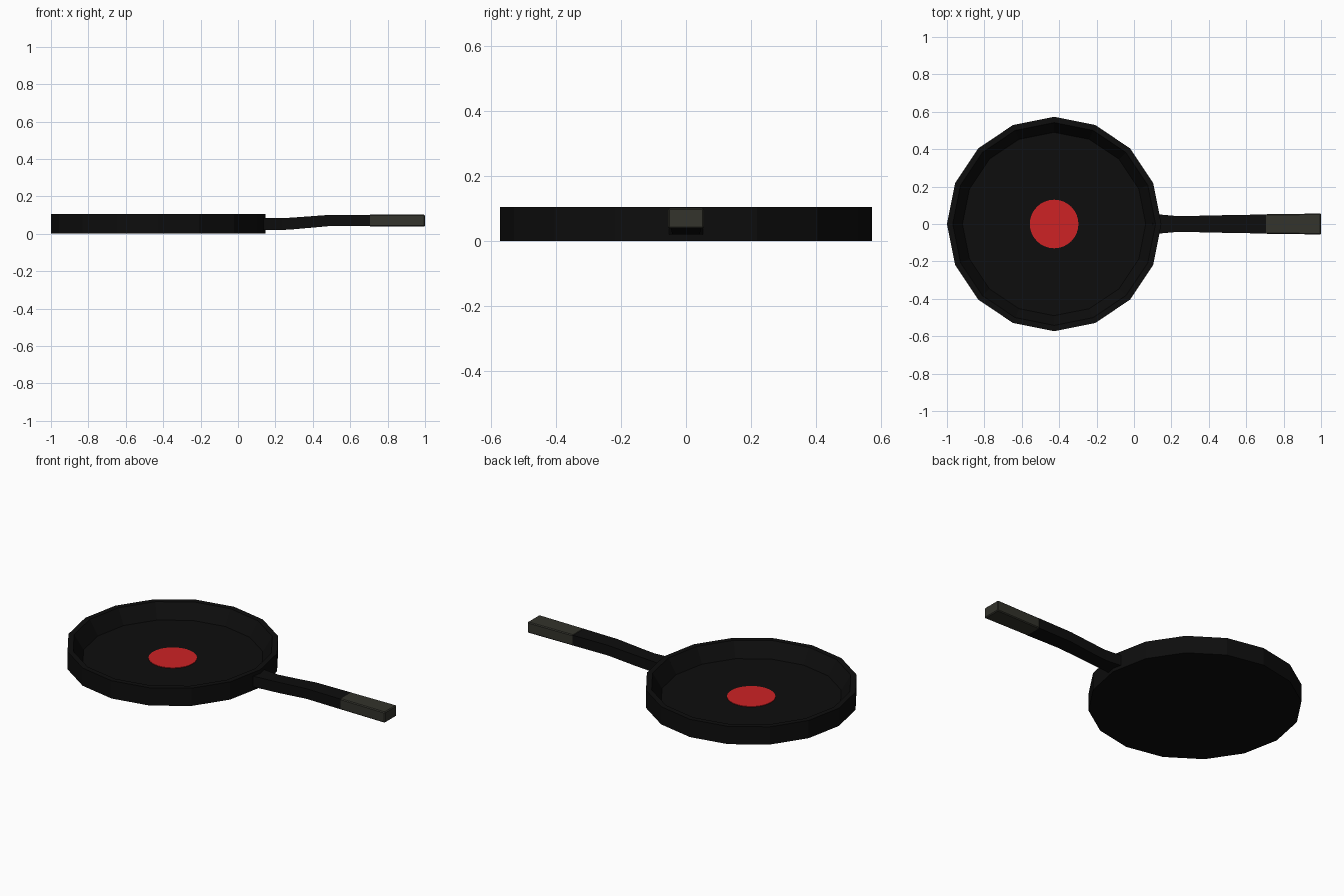
import bpy, bmesh, math

if "Cube" in bpy.data.objects:
    bpy.data.objects.remove(bpy.data.objects["Cube"])

CX = -0.427  # pan centre


def material(name, rgb):
    m = bpy.data.materials.new(name)
    m.diffuse_color = (*rgb, 1)
    m.use_nodes = True
    m.node_tree.nodes["Principled BSDF"].inputs["Base Color"].default_value = m.diffuse_color
    return m


black = material("black iron", (0.004, 0.004, 0.004))
grey = material("dark olive grey", (0.033, 0.033, 0.025))
red = material("red", (0.61, 0.016, 0.018))


def finish(name, bm, mat):
    bmesh.ops.recalc_face_normals(bm, faces=bm.faces)
    mesh = bpy.data.meshes.new(name)
    bm.to_mesh(mesh)
    bm.free()
    mesh.materials.append(mat)
    ob = bpy.data.objects.new(name, mesh)
    bpy.context.collection.objects.link(ob)
    return ob


def loft(name, rings, mat):
    """Join rings of points into a closed, capped skin."""
    bm = bmesh.new()
    rows = [[bm.verts.new(p) for p in ring] for ring in rings]
    n = len(rows[0])
    for a, b in zip(rows, rows[1:]):
        for i in range(n):
            j = (i + 1) % n
            bm.faces.new((a[i], a[j], b[j], b[i]))
    bm.faces.new(rows[0])
    bm.faces.new(rows[-1])
    return finish(name, bm, mat)


def circle(r, z, n):
    return [(CX + r * math.cos(2 * math.pi * i / n),
             r * math.sin(2 * math.pi * i / n), z) for i in range(n)]


def section(x, w, z0, z1):
    return [(x, -w, z0), (x, w, z0), (x, w, z1), (x, -w, z1)]


# Pan body: straight outer wall, narrow rim, sloping inner wall, flat floor
loft("pan_body", [circle(r, z, 16) for r, z in
                  ((0.573, 0), (0.573, 0.105), (0.542, 0.105), (0.49, 0.02))], black)

# Red heat spot on the floor
loft("heat_spot", [circle(0.13, z, 32) for z in (0.018, 0.023)], red)

# Handle arm: flared at the pan, rising to the grip
loft("handle_arm", [section(*s) for s in (
    (0.10, 0.062, 0.02, 0.083), (0.145, 0.05, 0.02, 0.083),
    (0.235, 0.042, 0.02, 0.083), (0.30, 0.043, 0.024, 0.087),
    (0.48, 0.047, 0.04, 0.10), (0.71, 0.051, 0.04, 0.10))], black)

# Grip with slightly softened edges
grip = loft("grip", [section(0.702, 0.052, 0.038, 0.102),
                     section(1.0, 0.056, 0.038, 0.102)], grey)
bevel = grip.modifiers.new("soft edges", 'BEVEL')
bevel.width = 0.005
bevel.segments = 1
